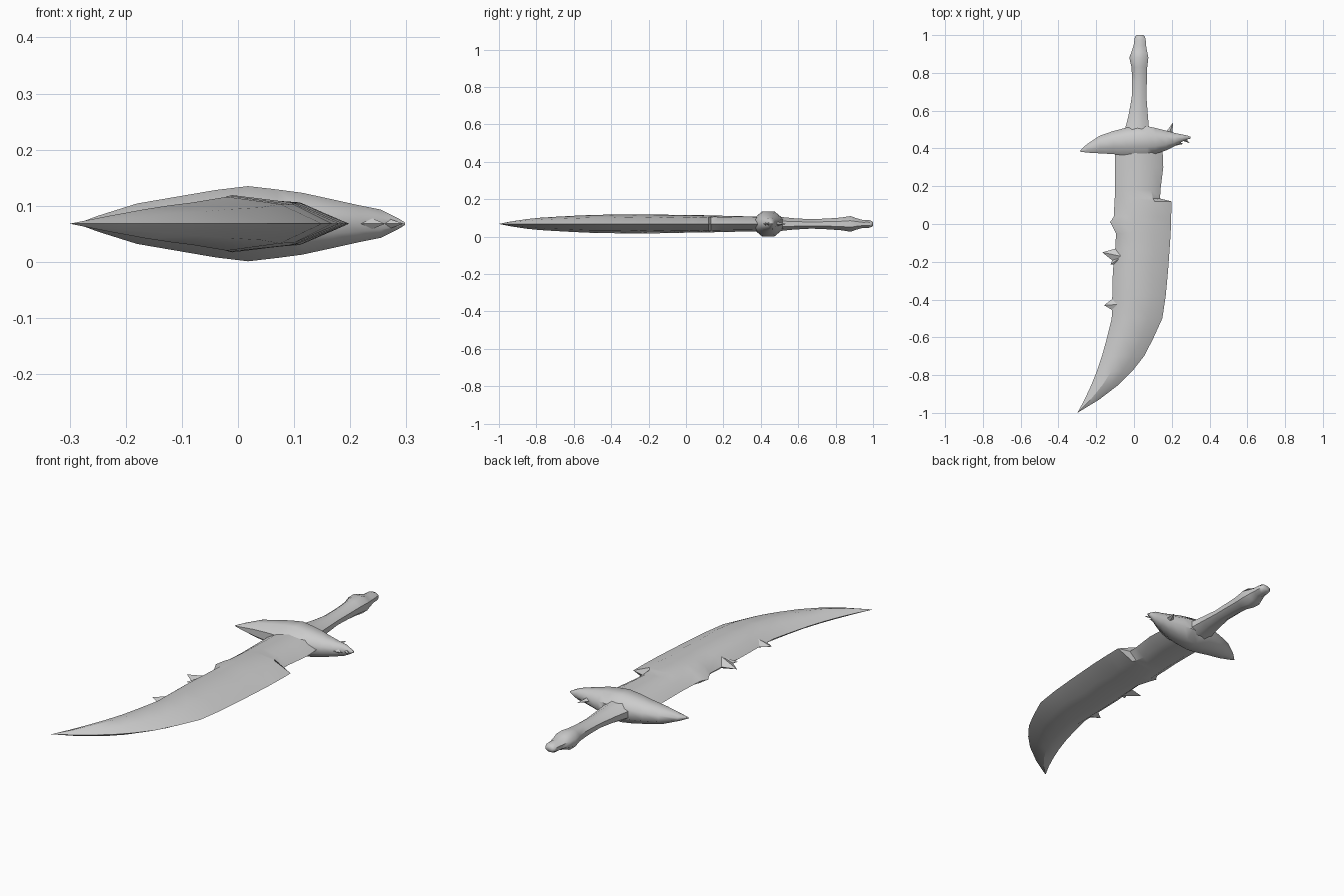
import bpy, bmesh, math
from mathutils import Vector

ZC = 0.068  # height of the flat mid plane

steel = bpy.data.materials.new("grey steel")
steel.diffuse_color = (0.6, 0.6, 0.6, 1)


def loft(name, rings, angle=40):
    """Skin a list of equal-length point rings and cap both ends."""
    bm = bmesh.new()
    rows = [[bm.verts.new(p) for p in ring] for ring in rings]
    n = len(rows[0])
    for a, b in zip(rows, rows[1:]):
        for i in range(n):
            j = (i + 1) % n
            bm.faces.new((a[i], a[j], b[j], b[i]))
    bm.faces.new(rows[0][::-1])
    bm.faces.new(rows[-1])
    bmesh.ops.remove_doubles(bm, verts=bm.verts, dist=0.0005)
    bmesh.ops.recalc_face_normals(bm, faces=bm.faces)
    mesh = bpy.data.meshes.new(name)
    bm.to_mesh(mesh)
    bm.free()
    mesh.materials.append(steel)
    ob = bpy.data.objects.new(name, mesh)
    bpy.context.collection.objects.link(ob)
    bpy.ops.object.select_all(action='DESELECT')
    ob.select_set(True)
    bpy.context.view_layer.objects.active = ob
    bpy.ops.object.shade_smooth_by_angle(angle=math.radians(angle))
    return ob


def oval(n, a, b):
    """Unit-extent polygon with n sides scaled to half sizes a, b."""
    k = math.cos(math.pi / n)
    return [(a * math.cos((i + .5) * math.tau / n) / k,
             b * math.sin((i + .5) * math.tau / n) / k) for i in range(n)]


def spike(name, base, tip, width, thick):
    """Flat four-sided thorn in the mid plane, from base to tip."""
    base, tip = Vector((*base, ZC)), Vector((*tip, ZC))
    d = (tip - base).normalized()
    side = Vector((-d.y, d.x, 0)) * width
    up = Vector((0, 0, thick))
    return loft(name, [[base + side, base + up, base - side, base - up], [tip] * 4], 25)


# Blade: y, cutting edges left and right, ridge x, shoulder x, half thicknesses
blade = [
    (0.42, -0.10, 0.15, 0.01, 0.09, 0.040, 0.034),
    (0.30, -0.10, 0.155, 0.01, 0.10, 0.041, 0.032),
    (0.18, -0.10, 0.14, 0.00, 0.09, 0.044, 0.034),
    (0.135, -0.102, 0.138, 0.00, 0.10, 0.045, 0.036),
    (0.12, -0.103, 0.198, 0.00, 0.11, 0.046, 0.038),
    (0.04, -0.107, 0.197, -0.01, 0.12, 0.047, 0.034),
    (0.01, -0.125, 0.196, -0.01, 0.11, 0.047, 0.037),
    (-0.05, -0.095, 0.194, -0.01, 0.10, 0.048, 0.038),
    (-0.14, -0.10, 0.188, -0.01, 0.11, 0.050, 0.034),
    (-0.25, -0.112, 0.18, -0.01, 0.095, 0.051, 0.038),
    (-0.38, -0.115, 0.168, -0.015, 0.10, 0.050, 0.034),
    (-0.50, -0.118, 0.15, -0.02, 0.075, 0.048, 0.035),
    (-0.61, -0.145, 0.10, -0.05, 0.04, 0.043, 0.029),
    (-0.70, -0.17, 0.053, -0.08, -0.01, 0.038, 0.026),
    (-0.78, -0.197, -0.01, -0.12, -0.06, 0.033, 0.022),
    (-0.85, -0.225, -0.08, -0.165, -0.12, 0.026, 0.018),
    (-0.93, -0.262, -0.185, -0.23, -0.205, 0.014, 0.010),
    (-1.00, -0.30, -0.30, -0.30, -0.30, 0.0, 0.0),
]
rings = []
for y, l, r, ridge, sh, t, ts in blade:
    back = l + (ridge - l) * 0.4          # bevel line along the spine side
    half = [(back, t * 0.62), (ridge, t), (sh, ts)]
    rings.append([(l, y, ZC)] + [(x, y, ZC + h) for x, h in half]
                 + [(r, y, ZC)] + [(x, y, ZC - h) for x, h in reversed(half)])
loft("blade", rings, 30)

# Broken thorns on the spine side
spike("upper_thorn", (-0.05, -0.175), (-0.168, -0.15), 0.062, 0.034)
spike("upper_thorn_barb", (-0.06, -0.17), (-0.125, -0.215), 0.05, 0.03)
spike("lower_thorn", (-0.07, -0.425), (-0.158, -0.43), 0.06, 0.026)
spike("small_thorn", (-0.07, 0.02), (-0.128, 0.01), 0.04, 0.02)

# Crossguard: x, y range, half thickness; swept from the left point to the beak
guard = [
    (-0.285, 0.383, 0.389, 0.001),
    (-0.25, 0.378, 0.422, 0.014),
    (-0.18, 0.374, 0.468, 0.036),
    (-0.11, 0.370, 0.492, 0.048),
    (-0.04, 0.362, 0.510, 0.060),
    (0.018, 0.360, 0.520, 0.067),
    (0.07, 0.362, 0.517, 0.061),
    (0.115, 0.372, 0.508, 0.055),
    (0.17, 0.390, 0.494, 0.043),
    (0.215, 0.412, 0.482, 0.033),
    (0.255, 0.436, 0.474, 0.025),
    (0.285, 0.448, 0.468, 0.010),
    (0.298, 0.452, 0.462, 0.002),
]
loft("crossguard", [[(x, (a + b) / 2 + u, ZC + v) for u, v in oval(8, (b - a) / 2, h)]
                    for x, a, b, h in guard], 50)
spike("guard_horn", (0.185, 0.475), (0.206, 0.537), 0.02, 0.014)
spike("guard_beak", (0.255, 0.455), (0.295, 0.428), 0.014, 0.014)
spike("guard_jaw", (0.21, 0.43), (0.262, 0.424), 0.018, 0.022)

# Handle: y, x range, half thickness, with a swollen collar near the pommel
handle = [
    (0.46, -0.06, 0.095, 0.046),
    (0.52, -0.043, 0.078, 0.036),
    (0.58, -0.028, 0.073, 0.030),
    (0.67, -0.012, 0.066, 0.025),
    (0.76, -0.010, 0.068, 0.029),
    (0.83, -0.013, 0.070, 0.034),
    (0.88, -0.025, 0.076, 0.042),
    (0.91, -0.014, 0.070, 0.031),
    (0.945, -0.002, 0.064, 0.021),
    (0.975, 0.002, 0.062, 0.022),
    (0.993, 0.006, 0.057, 0.016),
    (1.0, 0.014, 0.050, 0.010),
]
loft("handle", [[((a + b) / 2 + u, y, ZC + v) for u, v in oval(8, (b - a) / 2, h)]
                for y, a, b, h in handle], 50)
